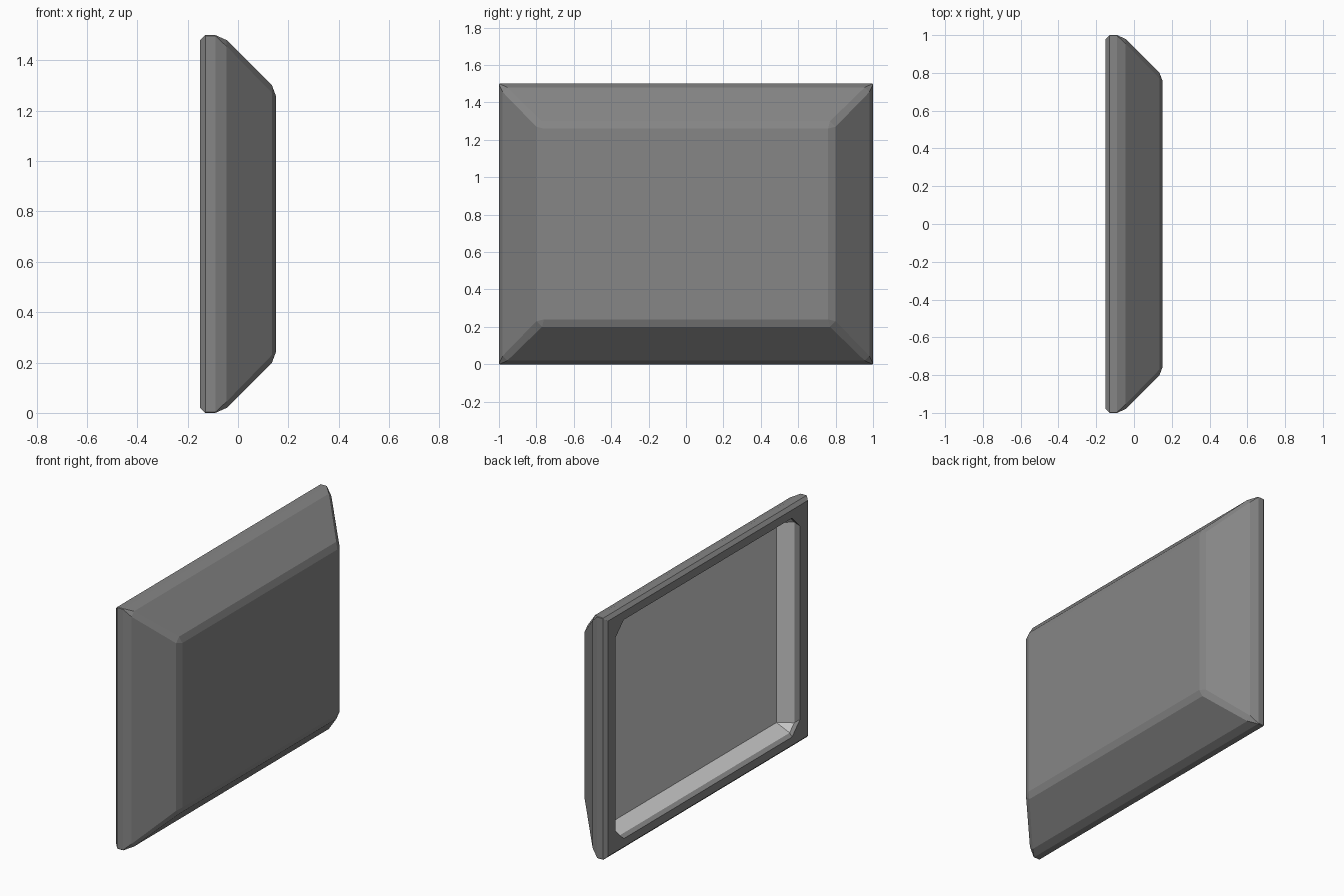
import bpy, bmesh

if "Cube" in bpy.data.objects:
    bpy.data.objects.remove(bpy.data.objects["Cube"])

HALF_Y, HALF_Z = 1.0, 0.75


def ring(bm, x, inset_y, inset_z, cut):
    """Rectangle in the YZ plane with its corners cut off."""
    a, b = HALF_Y - inset_y, HALF_Z - inset_z
    pts = [(a, b - cut), (a - cut, b), (-a + cut, b), (-a, b - cut),
           (-a, -b + cut), (-a + cut, -b), (a - cut, -b), (a, -b + cut)]
    return [bm.verts.new((x, y, z + HALF_Z)) for y, z in pts]


def grey(name, value):
    mat = bpy.data.materials.new(name)
    mat.diffuse_color = (value, value, value, 1)
    mat.use_nodes = True
    mat.node_tree.nodes["Principled BSDF"].inputs["Base Color"].default_value = mat.diffuse_color
    return mat


# Profile from the recess floor, over the back rim, to the front face:
# (x, side inset, top/bottom inset, corner cut)
profile = [
    (-0.04, 0.17, 0.13, 0.0),      # recess floor
    (-0.12, 0.11, 0.082, 0.045),   # recess slope
    (-0.15, 0.095, 0.071, 0.08),   # recess lip
    (-0.15, 0.02, 0.02, 0.0),      # back rim
    (-0.13, 0.0, 0.0, 0.003),      # outer side
    (-0.09, 0.0, 0.0, 0.003),
    (-0.045, 0.02, 0.02, 0.025),   # front slope
    (0.135, 0.20, 0.20, 0.03),
    (0.15, 0.24, 0.24, 0.0),       # front face
]

# Bevelled panel with recessed back; the recess is a lighter grey
bm = bmesh.new()
rings = [ring(bm, *p) for p in profile]
for k, (lo, hi) in enumerate(zip(rings, rings[1:])):
    for i in range(8):
        j = (i + 1) % 8
        face = bm.faces.new((lo[i], lo[j], hi[j], hi[i]))
        face.material_index = 1 if k == 0 else 0
bm.faces.new(rings[0]).material_index = 1
bm.faces.new(rings[-1])
bmesh.ops.remove_doubles(bm, verts=bm.verts[:], dist=0.0001)
bmesh.ops.recalc_face_normals(bm, faces=bm.faces[:])
mesh = bpy.data.meshes.new("bevelled_panel")
bm.to_mesh(mesh)
bm.free()
mesh.materials.append(grey("dark_grey", 0.238))
mesh.materials.append(grey("light_grey", 0.8))
panel = bpy.data.objects.new("bevelled_panel", mesh)
bpy.context.collection.objects.link(panel)
